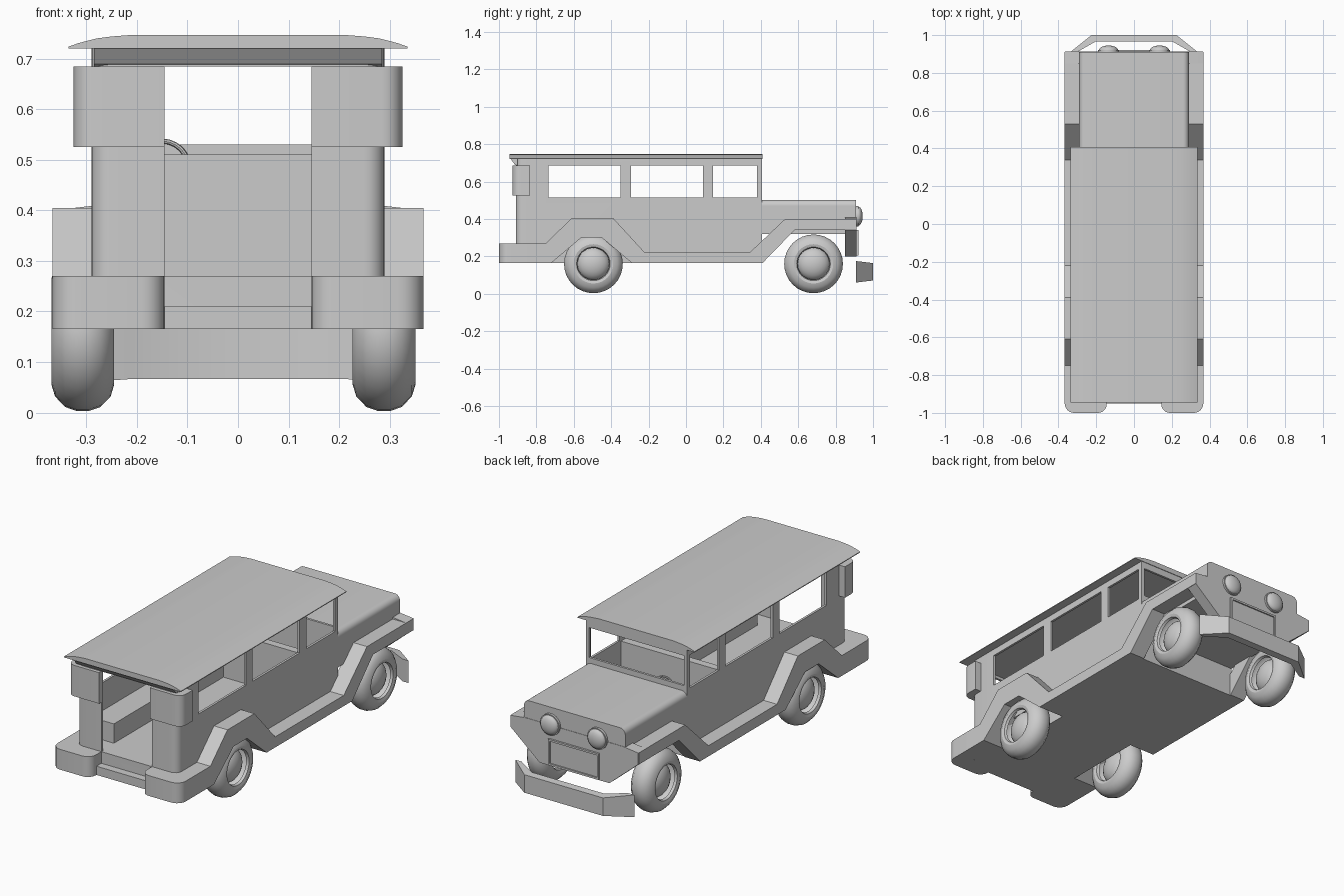
import bpy, bmesh, math
from mathutils import Vector

old = bpy.data.objects.get("Cube")
if old:
    bpy.data.objects.remove(old, do_unlink=True)

grey = bpy.data.materials.new("plain grey")
grey.use_nodes = True
COLOUR = (0.6, 0.6, 0.6, 1)
grey.diffuse_color = COLOUR
grey.node_tree.nodes["Principled BSDF"].inputs["Base Color"].default_value = COLOUR
parts = []


def finish(name, bm):
    bmesh.ops.recalc_face_normals(bm, faces=bm.faces)
    mesh = bpy.data.meshes.new(name)
    bm.to_mesh(mesh)
    bm.free()
    mesh.materials.append(grey)
    ob = bpy.data.objects.new(name, mesh)
    bpy.context.collection.objects.link(ob)
    parts.append(ob)
    return ob


def prism(name, outline, axis, a, b):
    """Extrude a 2D outline along an axis; outline uses the other two axes in order."""
    place = {"x": lambda p, t: (t, p[0], p[1]),
             "y": lambda p, t: (p[0], t, p[1]),
             "z": lambda p, t: (p[0], p[1], t)}[axis]
    bm = bmesh.new()
    ends = [[bm.verts.new(place(p, t)) for p in outline] for t in (a, b)]
    bm.faces.new(ends[0])
    bm.faces.new(ends[1])
    n = len(outline)
    for i in range(n):
        j = (i + 1) % n
        bm.faces.new((ends[0][i], ends[0][j], ends[1][j], ends[1][i]))
    return finish(name, bm)


def box(name, x, y, z):
    return prism(name, [(x[0], y[0]), (x[1], y[0]), (x[1], y[1]), (x[0], y[1])], "z", *z)


def lathe(name, profile, axis, centre, steps=32):
    """Spin (offset, radius) points around an axis."""
    bm = bmesh.new()
    turn = Vector((1, 0, 0)) if axis == "x" else Vector((0, 1, 0))
    verts = [bm.verts.new(turn * o + Vector((0, 0, r))) for o, r in profile]
    edges = [bm.edges.new(pair) for pair in zip(verts, verts[1:])]
    bmesh.ops.spin(bm, geom=verts + edges, cent=(0, 0, 0), axis=turn,
                   angle=2 * math.pi, steps=steps)
    bmesh.ops.remove_doubles(bm, verts=bm.verts, dist=0.0001)
    bmesh.ops.translate(bm, verts=bm.verts, vec=centre)
    return finish(name, bm)


def arc(cx, cy, r, start, end, n=6):
    angles = [math.radians(start + (end - start) * i / n) for i in range(n + 1)]
    return [(cx + r * math.cos(a), cy + r * math.sin(a)) for a in angles]


def mirrored(outline):
    return outline + [(-x, v) for x, v in reversed(outline)]


def cut(target, cutter):
    parts.remove(cutter)
    mod = target.modifiers.new("cut", "BOOLEAN")
    mod.operation, mod.solver, mod.object = "DIFFERENCE", "EXACT", cutter
    bpy.context.view_layer.objects.active = target
    bpy.ops.object.modifier_apply(modifier=mod.name)
    bpy.data.objects.remove(cutter, do_unlink=True)


# Cabin shell with rounded rear corners, hollowed and pierced
REAR, FRONT, HALF, FLOOR, BASE = -0.91, 0.405, 0.29, 0.27, 0.165
plan = [(HALF, FRONT)] + arc(HALF - 0.04, REAR + 0.04, 0.04, 0, -90)
cabin = prism("cabin_shell", mirrored(plan), "z", BASE, 0.735)
room = [(0.278, 0.393)] + arc(0.25, -0.87, 0.028, 0, -90)
cut(cabin, prism("room_cutter", mirrored(room), "z", FLOOR, 0.70))
for y0, y1 in ((-0.735, -0.35), (-0.295, 0.09), (0.145, 0.38)):
    cut(cabin, box("window_cutter", (-0.5, 0.5), (y0, y1), (0.515, 0.685)))
cut(cabin, box("door_cutter", (-0.145, 0.145), (-1, -0.85), (FLOOR, 0.685)))
cut(cabin, box("windscreen_cutter", (-0.272, 0.272), (0.35, 0.5), (0.53, 0.685)))
ARCH = [(-0.72, BASE), (-0.56, 0.30), (-0.45, 0.30), (-0.29, BASE)]
well = [(-0.72, 0.1)] + ARCH + [(-0.29, 0.1)]
for side in (-1, 1):
    cut(cabin, prism("well_cutter", well, "x", side * 0.22, side * 0.4))

# Roof with drooping sides, and its lip above the rear door
roof = [(0.335, 0.72), (0.335, 0.724), (0.315, 0.731), (0.28, 0.74), (0.25, 0.744), (0.21, 0.747)]
prism("roof", mirrored(roof), "y", -0.945, 0.408)
prism("rear_roof_lip", [(-0.94, 0.725), (-0.915, 0.69), (-0.90, 0.685), (-0.90, 0.725)],
      "x", -0.285, 0.285)

# Bonnet and tapered nose
bonnet = [(HALF, 0.32), (HALF, 0.47)] + arc(0.26, 0.472, 0.03, 0, 90)
prism("bonnet", mirrored(bonnet), "y", 0.40, 0.91)
prism("nose", mirrored([(0.20, 0.20), (0.365, 0.34), (0.365, 0.40), (0.28, 0.41)]), "y", 0.85, 0.912)

# Grille frame and panel
grille = box("grille_frame", (-0.145, 0.145), (0.90, 0.922), (0.205, 0.34))
cut(grille, box("grille_cutter", (-0.135, 0.135), (0.915, 0.95), (0.215, 0.33)))

# Headlights
dome = [(0.0, 0.055), (0.012, 0.055)] + [
    (0.012 + 0.023 * math.sin(t * math.pi / 12), 0.05 * math.cos(t * math.pi / 12)) for t in range(7)]
for side, label in ((-1, "right"), (1, "left")):
    lathe(label + "_headlight", dome, "y", (side * 0.135, 0.91, 0.415))

# Side fenders and running boards, rear bumpers, rear corner boxes, benches
fender = [(-0.85, FLOOR), (-0.75, FLOOR), (-0.61, 0.405), (-0.39, 0.405), (-0.22, 0.22),
          (0.34, 0.22), (0.53, 0.40), (0.91, 0.40), (0.91, 0.34), (0.58, 0.34), (0.41, BASE)]
fender += list(reversed(ARCH)) + [(-0.85, BASE)]
for side, label in ((-1, "right"), (1, "left")):
    prism(label + "_fender", fender, "x", side * 0.28, side * 0.367)
    bumper = [(0.367, -0.80)] + arc(0.317, -0.95, 0.05, 0, -90) + arc(0.19, -0.955, 0.045, -90, -180)
    bumper += [(0.145, -0.90), (0.28, -0.90), (0.28, -0.80)]
    prism(label + "_rear_bumper", [(side * x, y) for x, y in bumper], "z", BASE, FLOOR)
    corner = [(0.325, -0.835)] + arc(0.285, -0.888, 0.04, 0, -90) + [
        (0.145, -0.928), (0.145, -0.90), (0.28, -0.90), (0.28, -0.835)]
    prism(label + "_corner_box", [(side * x, y) for x, y in corner], "z", 0.525, 0.685)
    box(label + "_bench", sorted((side * 0.15, side * 0.279)), (-0.80, 0.10), (FLOOR, 0.37))

box("rear_step", (-0.15, 0.15), (-0.95, -0.90), (BASE, 0.21))

# Front seat
box("front_seat_back", (-0.279, 0.279), (0.095, 0.135), (FLOOR, 0.51))
box("front_seat_cushion", (-0.279, 0.279), (0.13, 0.28), (FLOOR, 0.37))

# Steering wheel with three spokes
wheel_centre = Vector((-0.15, 0.386, 0.485))
rim = [(0.005 * math.cos(a * math.pi / 4), 0.052 + 0.005 * math.sin(a * math.pi / 4)) for a in range(9)]
lathe("steering_rim", rim, "y", wheel_centre, 24)
for angle in (30, 150, 270):
    c, s = math.cos(math.radians(angle)), math.sin(math.radians(angle))
    spoke = [(wheel_centre.x + c * r - s * w, wheel_centre.z + s * r + c * w)
             for r, w in ((0, -0.004), (0.052, -0.004), (0.052, 0.004), (0, 0.004))]
    prism("steering_spoke", spoke, "y", 0.383, 0.389)

# Bent front bumper bar
bar = [(0.225, 1.0), (0.34, 0.908), (0.305, 0.908), (0.205, 0.965)]
bar = [bar[0], bar[1], bar[2], bar[3]]
bar += [(-x, y) for x, y in reversed(bar)]
front_bumper = prism("front_bumper", bar, "z", 0.065, 0.17)
for v in front_bumper.data.vertices:
    v.co.z += (0.95 - v.co.y) * (0.12 if v.co.z > 0.1 else -0.12)

# Wheels: rounded tyre and domed hub on each side
tyre = [(-0.045, 0.085), (-0.058, 0.09), (-0.062, 0.105), (-0.055, 0.128), (-0.035, 0.149), (-0.012, 0.157)]
tyre += [(-o, r) for o, r in reversed(tyre)]
hub = [(0.055 * math.sin(t * math.pi / 12), 0.088 * math.cos(t * math.pi / 12)) for t in range(7)]
for y, end in ((-0.495, "rear"), (0.682, "front")):
    for x, label in ((-0.307, "right"), (0.289, "left")):
        lathe(f"{end}_{label}_tyre", tyre, "x", (x, y, 0.16))
        hub_profile = [(-o, r) for o, r in reversed(hub)] + hub[1:]
        lathe(f"{end}_{label}_hub", hub_profile, "x", (x, y, 0.16))

# Smooth the curved surfaces and keep hard edges sharp
bpy.ops.object.select_all(action="DESELECT")
for ob in parts:
    ob.select_set(True)
bpy.context.view_layer.objects.active = cabin
bpy.ops.object.shade_smooth_by_angle(angle=math.radians(32))
